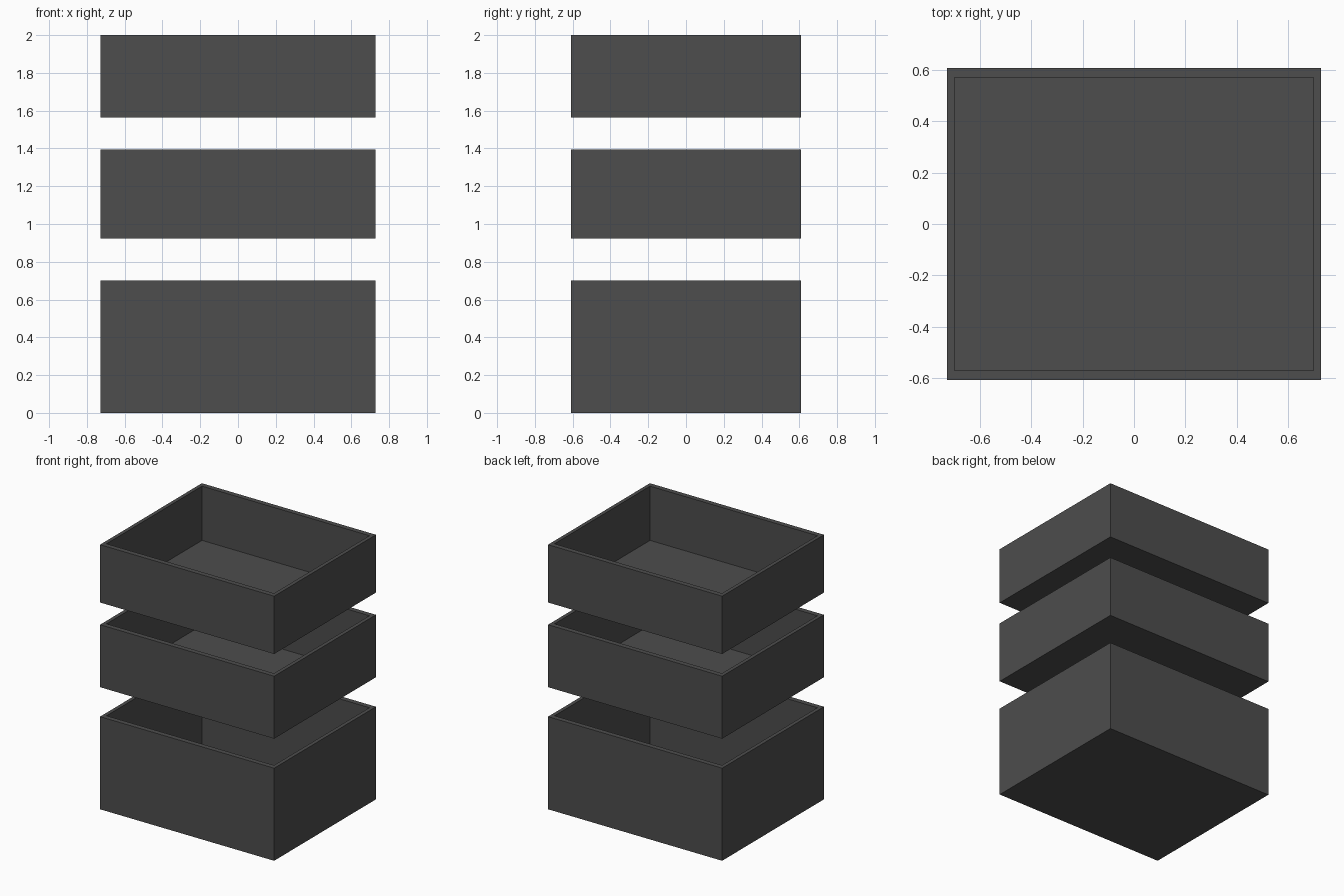
import bpy, bmesh

if "Cube" in bpy.data.objects:
    bpy.data.objects.remove(bpy.data.objects["Cube"])

HX, HY = 0.728, 0.608        # outer half sizes
WALL_X, WALL_Y = 0.028, 0.038  # wall thicknesses

mat = bpy.data.materials.new("charcoal_grey")
mat.diffuse_color = (0.075, 0.075, 0.075, 1)
mat.use_nodes = True
mat.node_tree.nodes["Principled BSDF"].inputs["Base Color"].default_value = mat.diffuse_color


def open_tray(name, z0, z1, floor):
    """Box with an inset rim and a recessed floor, as one closed shell."""
    bm = bmesh.new()
    bmesh.ops.create_cube(bm, size=1.0)
    for v in bm.verts:
        v.co = (v.co.x * 2 * HX, v.co.y * 2 * HY, z1 if v.co.z > 0 else z0)
    bm.normal_update()
    top = next(f for f in bm.faces if f.normal.z > 0.9)
    # rim
    bmesh.ops.inset_individual(bm, faces=[top], thickness=0.02)
    for v in top.verts:
        v.co.x = (HX - WALL_X) * (1 if v.co.x > 0 else -1)
        v.co.y = (HY - WALL_Y) * (1 if v.co.y > 0 else -1)
    # second loop of the cavity, pushed down to the floor
    bmesh.ops.inset_individual(bm, faces=[top], thickness=0.0)
    for v in top.verts:
        v.co.z = z0 + floor
    bmesh.ops.recalc_face_normals(bm, faces=bm.faces[:])
    mesh = bpy.data.meshes.new(name)
    bm.to_mesh(mesh)
    bm.free()
    mesh.materials.append(mat)
    bpy.context.collection.objects.link(bpy.data.objects.new(name, mesh))


# three stacked open trays, floating apart
open_tray("bottom_tray", 0.0, 0.70, 0.027)
open_tray("middle_tray", 0.923, 1.395, 0.025)
open_tray("top_tray", 1.563, 2.0, 0.027)
